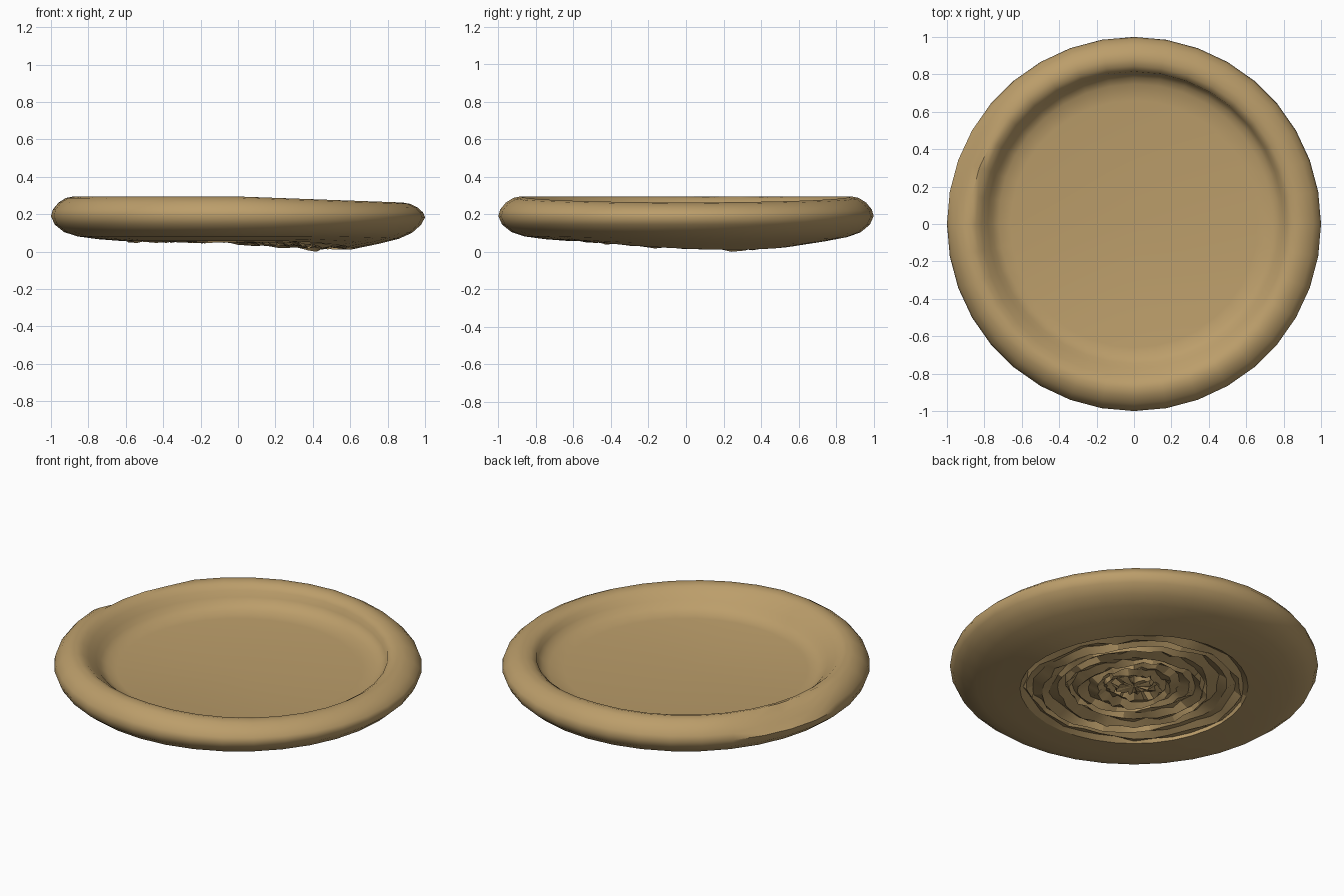
import bpy, bmesh, math, random

if "Cube" in bpy.data.objects:
    bpy.data.objects.remove(bpy.data.objects["Cube"])
random.seed(4)

clay = bpy.data.materials.new("warm tan")
clay.diffuse_color = (0.50, 0.34, 0.145, 1)
clay.use_nodes = True
clay.node_tree.nodes["Principled BSDF"].inputs["Base Color"].default_value = clay.diffuse_color
SEG = 36


def lathe(name, profile, shape, angle):
    """Revolve (radius, z) points; shape() adjusts each vertex; an end at r = 0 closes."""
    bm = bmesh.new()
    rings = []
    for i, (r, z) in enumerate(profile):
        if r == 0:
            rings.append([bm.verts.new(shape(i, 0, 0, z))])
            continue
        rings.append([bm.verts.new(shape(i, r, 2 * math.pi * k / SEG, z)) for k in range(SEG)])
    for a, b in zip(rings, rings[1:]):
        for k in range(SEG):
            n = (k + 1) % SEG
            if len(b) == 1:
                bm.faces.new((a[k], a[n], b[0]))
            else:
                bm.faces.new((a[k], a[n], b[n], b[k]))
    bmesh.ops.recalc_face_normals(bm, faces=bm.faces)
    # the outline is open at one side, so turn all faces by the side they must show
    up = sum(f.normal.z * f.calc_area() for f in bm.faces)
    if (up > 0) != (name == "dish"):
        bmesh.ops.reverse_faces(bm, faces=bm.faces)
    me = bpy.data.meshes.new(name)
    bm.to_mesh(me)
    bm.free()
    me.materials.append(clay)
    ob = bpy.data.objects.new(name, me)
    bpy.context.collection.objects.link(ob)
    bpy.context.view_layer.objects.active = ob
    ob.select_set(True)
    bpy.ops.object.shade_smooth_by_angle(angle=math.radians(angle))
    ob.select_set(False)
    return ob


def sag(r, a):
    """Underside bulges down towards the right, slightly to the back."""
    return 0.046 * max(0, math.cos(a - 0.4)) ** 1.5 * min(1, r / 0.5) * min(1, max(0, (0.97 - r) / 0.35))


def dish_shape(i, r, a, z):
    # inner wall is steeper at the back, gentler at the front
    if i > 11 and r > 0.7:
        r += 0.02 * math.sin(a + 0.4)
    x, y = r * math.cos(a), r * math.sin(a)
    # right side of the rim sits lower
    if z > 0.17:
        z -= 0.035 * max(0, x) * (z - 0.17) / 0.12
    # worn, flattened dent on the back left of the rim
    d = abs(math.degrees(a) - 160)
    if d < 16 and r > 0.9 and z > 0.2:
        z -= 0.03
    if i < 5:
        z -= sag(r, a)
    return x, y, z


# dish: underside, rounded rim, inner wall and floor
lathe("dish", [(0.62, 0.057), (0.75, 0.067), (0.86, 0.082), (0.93, 0.105), (0.98, 0.145),
               (1.0, 0.19), (0.99, 0.225), (0.96, 0.262), (0.92, 0.287), (0.88, 0.295),
               (0.845, 0.285), (0.815, 0.26), (0.79, 0.225), (0.765, 0.195), (0.73, 0.172),
               (0.66, 0.162), (0, 0.16)], dish_shape, 50)


def coil_shape(i, r, a, z):
    # irregular spiral ridges on the underside
    if 0 < i < 17:
        r += 0.018 * math.sin(2 * a + i) + random.uniform(-0.012, 0.012)
        z += random.uniform(-0.010, 0.010)
    z -= sag(r, a)
    return r * math.cos(a), r * math.sin(a), max(0.0, z)


# coiled base: alternating ridges and grooves, flush with the underside
coils = [(0.62, 0.057)] + [(0.60 - 0.035 * k, 0.055 if k % 2 else 0.078) for k in range(16)] + [(0, 0.06)]
base = lathe("coiled_base", coils, coil_shape, 20)
min(base.data.vertices, key=lambda v: v.co.z).co.z = 0.0
